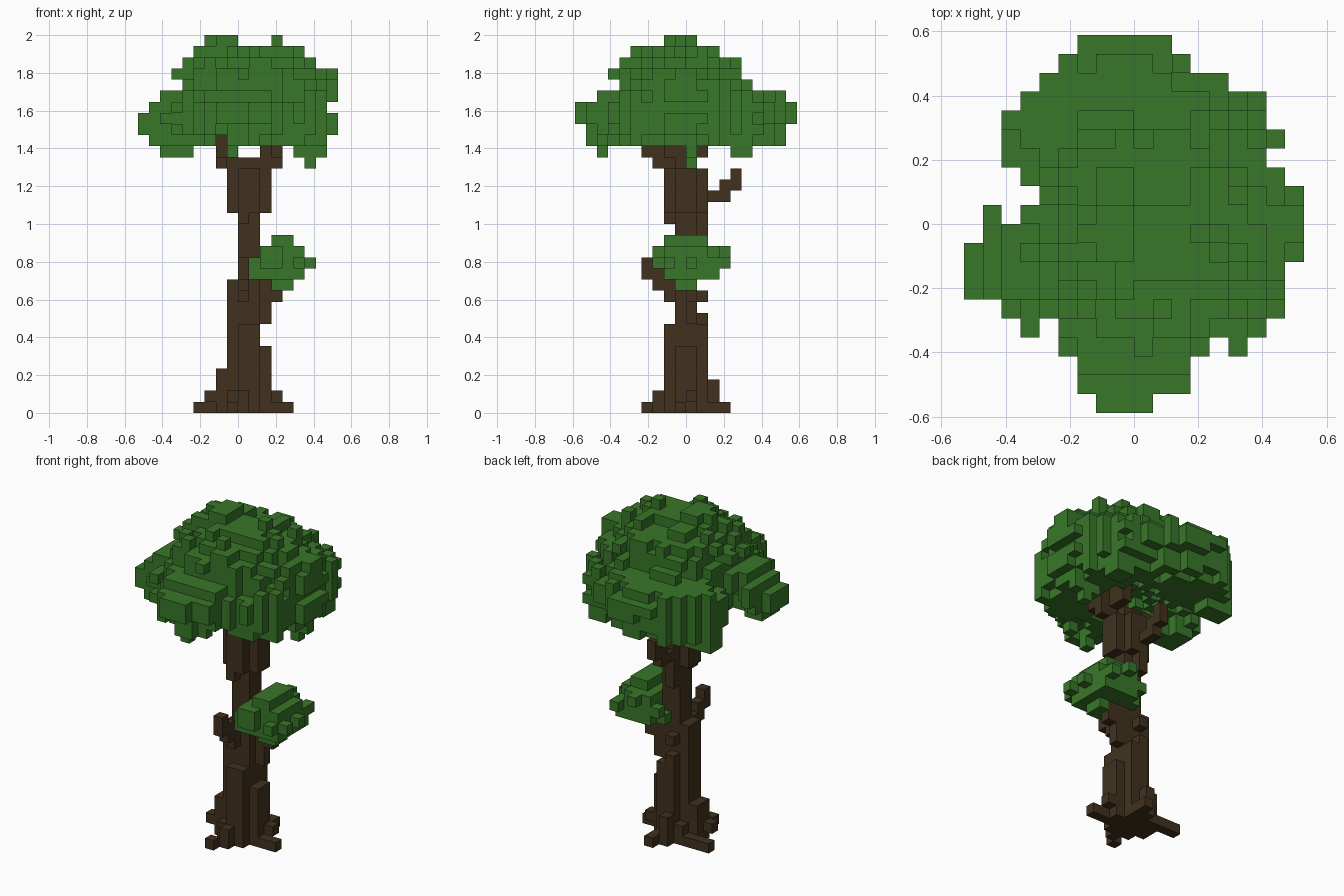
import bpy
import random
from itertools import product

random.seed(11)
CUBE = 2 / 34          # edge length of one block

old = bpy.data.objects.get("Cube")
if old:
    bpy.data.objects.remove(old, do_unlink=True)


def make_material(name, color):
    mat = bpy.data.materials.new(name)
    mat.use_nodes = True
    mat.diffuse_color = color
    mat.node_tree.nodes["Principled BSDF"].inputs["Base Color"].default_value = color
    return mat


def box_cells(boxes):
    """Blocks filling a list of boxes (x0, x1, y0, y1, z0, z1)."""
    cells = set()
    for x0, x1, y0, y1, z0, z1 in boxes:
        cells.update(product(range(x0, x1), range(y0, y1), range(z0, z1)))
    return cells


def blob_value(cell, blob):
    """Squared distance of a block from a blob centre, 1 on its surface."""
    center, radii = blob
    return sum(((p + 0.5 - c) / r) ** 2 for p, c, r in zip(cell, center, radii))


def inside_range(value, limits):
    return limits[0] <= value < limits[1]


def neighbours(cell):
    for axis, step in product(range(3), (-1, 1)):
        other = list(cell)
        other[axis] += step
        yield tuple(other)


def add_bumps(cells, chance):
    """Single blocks sticking out of a foliage surface, mostly apart from each other."""
    shell = sorted({n for c in cells for n in neighbours(c)} - cells)
    random.shuffle(shell)
    bumps = set()
    for cell in shell:
        crowded = any(n in bumps for n in neighbours(cell))
        if random.random() < (chance / 4 if crowded else chance):
            bumps.add(cell)
    return cells | bumps


def build_blocks(name, cells, mat):
    """Mesh of only the exposed block faces."""
    index, verts, faces = {}, [], []
    ring = ((0, 0), (1, 0), (1, 1), (0, 1))
    for cell in sorted(cells):
        for (axis, side), other in zip(product(range(3), (0, 1)), neighbours(cell)):
            if other in cells:
                continue
            face = []
            for a, b in (ring if side else ring[::-1]):
                corner = list(cell)
                corner[axis] += side
                corner[(axis + 1) % 3] += a
                corner[(axis + 2) % 3] += b
                key = tuple(corner)
                if key not in index:
                    index[key] = len(verts)
                    verts.append([c * CUBE for c in key])
                face.append(index[key])
            faces.append(face)
    mesh = bpy.data.meshes.new(name)
    mesh.from_pydata(verts, [], faces)
    mesh.materials.append(mat)
    obj = bpy.data.objects.new(name, mesh)
    bpy.context.collection.objects.link(obj)


bark = make_material("bark brown", (0.052, 0.031, 0.0125, 1))
leaf = make_material("leaf green", (0.040, 0.183, 0.022, 1))

# Trunk: core, thick lower part and widened top
trunk = box_cells([
    (0, 2, -1, 1, 0, 23), (-1, 2, -1, 1, 0, 12), (0, 2, -2, 2, 0, 8),
    (0, 1, 1, 2, 0, 9), (2, 3, -1, 1, 0, 6),
    (-2, 3, -1, 1, 0, 4), (0, 1, 2, 3, 0, 3), (-1, 2, -2, 2, 0, 2),
    (-1, 3, -1, 1, 18, 22), (0, 2, -2, 2, 18, 22),
    (0, 1, -2, -1, 17, 22), (0, 1, 1, 2, 16, 20),
])

# Root blocks stepping out around the foot of the trunk
roots = box_cells([
    (-3, -2, -1, 0, 1, 2), (-3, -1, 1, 2, 0, 1), (-4, -3, 1, 2, 0, 1),
    (3, 4, 0, 1, 1, 2), (3, 4, -1, 0, 0, 1), (4, 5, -1, 0, 0, 1),
    (0, 1, -3, -2, 0, 2), (-1, 0, -4, -3, 0, 1),
    (0, 1, 2, 3, 0, 2), (1, 2, 3, 4, 0, 1), (1, 2, 2, 3, 0, 1),
]) - trunk

# Branches: side limb, front stub, back twig and forks into the crown
branches = box_cells([
    (2, 3, 0, 1, 8, 11), (2, 4, 0, 1, 10, 13),
    (0, 1, -2, 2, 10, 11), (0, 1, -3, -1, 11, 12), (0, 1, -4, -2, 12, 13),
    (0, 1, -4, -3, 13, 14),
    (0, 1, 2, 4, 19, 20), (0, 1, 3, 5, 20, 21), (0, 1, 4, 5, 21, 22),
    (-2, 4, -1, 0, 22, 23), (-2, -1, -3, 0, 22, 24), (-2, -1, -4, -2, 23, 27),
    (2, 4, -1, 0, 22, 25), (3, 4, -2, 0, 23, 28), (2, 3, 0, 2, 23, 28),
]) - trunk

# Crown lobes and the hollows beneath and between them: (centre, radii)
crown_blobs = [
    ((1, -0.3, 28.4), (6.8, 6.2, 5.1)),
    ((4.5, 0, 28), (4.7, 4.6, 3.8)),
    ((-4, -2, 26.4), (5.1, 3.3, 2.7)),
    ((-2.5, 4.8, 26.5), (5, 4.8, 2.8)),
    ((0, 4.8, 26.9), (4.3, 5.2, 2.6)),
    ((4, 3, 26.4), (4.4, 4.4, 2.9)),
    ((0, -5, 27), (4.4, 5, 2.7)),
    ((4, -3, 26.4), (4.6, 4.2, 2.8)),
]
hollows = [((0.5, 0, 23.8), (4.6, 4.1, 2.7)), ((-6, 1.6, 25), (3.6, 1.6, 2.8)),
           ((-4.8, 0.6, 24), (2.7, 2.6, 3))]

# Width and depth limits of each crown layer, from the lowest up
layer_x = [(-8, 8), (-9, 9), (-9, 9), (-8, 8), (-7, 9),
           (-5, 9), (-6, 9), (-5, 7), (-4, 6), (-3, 4)]
layer_y = [(-9, 9), (-9, 9), (-10, 10), (-10, 10), (-8, 9),
           (-6, 6), (-7, 6), (-6, 6), (-5, 5), (-2, 1)]
# Plan outline of the crown, from the front to the back
plan_x = [(-2, 1), (-3, 3), (-4, 3), (-4, 6), (-7, 7), (-7, 8), (-9, 8),
          (-9, 8), (-9, 9), (-8, 9), (-8, 9), (-5, 9), (-6, 8), (-7, 7),
          (-7, 8), (-7, 7), (-6, 7), (-5, 5), (-4, 3), (-3, 2)]


def fits_crown(cell):
    x, y, z = cell
    return (24 <= z < 34 and -10 <= y < 10 and inside_range(x, layer_x[z - 24])
            and inside_range(y, layer_y[z - 24]) and inside_range(x, plan_x[y + 10]))


crown = {c for c in product(range(-9, 9), range(-10, 10), range(24, 34))
         if min(blob_value(c, b) for b in crown_blobs) < 0.9
         and min(blob_value(c, h) for h in hollows) > 1}
crown = {c for c in add_bumps(crown, 0.55) if fits_crown(c)}

# Outermost tips and hanging tufts
crown |= box_cells([
    (-2, 1, -10, -8, 26, 28), (-3, 2, 8, 9, 26, 28), (-3, 2, 9, 10, 27, 28),
    (-9, -7, -4, -1, 25, 27), (-8, -6, -3, -2, 24, 26), (8, 9, -1, 1, 28, 31),
    (7, 9, -2, 1, 25, 27), (2, 5, 6, 8, 26, 27),
    (-2, 0, -2, 1, 33, 34), (-3, -2, -1, 0, 32, 34), (3, 4, -1, 0, 32, 34),
    (0, 1, -7, -5, 30, 31),
    (-7, -4, 4, 6, 23, 26), (-1, 0, -9, -6, 24, 26), (-1, 0, -8, -7, 23, 26),
    (5, 8, 0, 1, 23, 26), (5, 7, 4, 6, 23, 26), (6, 7, 0, 1, 22, 26),
])
# Gaps in the top layers and along the rim
crown -= box_cells([(0, 3, -2, 1, 33, 34), (0, 3, 1, 5, 32, 33),
                    (-5, -4, -6, -5, 24, 34), (4, 5, -7, -6, 24, 34)])

# Small leaf cluster on the side limb
bush_blob = ((4, 0.4, 13.5), (2.8, 3.1, 2.4))
bush_x = [(2, 5), (1, 6), (1, 7), (2, 6), (3, 5)]
bush_y = [(-1, 2), (-2, 3), (-3, 4), (-3, 4), (-2, 2)]
bush = {c for c in product(range(1, 7), range(-3, 4), range(11, 16))
        if blob_value(c, bush_blob) < 0.85}
bush = {c for c in add_bumps(bush, 0.6) if 11 <= c[2] < 16
        and inside_range(c[0], bush_x[c[2] - 11])
        and inside_range(c[1], bush_y[c[2] - 11])}
bush |= box_cells([(1, 3, -2, -1, 12, 14), (2, 4, -3, -2, 13, 15),
                   (3, 5, -2, 2, 15, 16), (2, 5, 0, 1, 11, 12)])

wood = trunk | roots | branches
build_blocks("trunk", trunk, bark)
build_blocks("roots", roots, bark)
build_blocks("branches", branches, bark)
build_blocks("crown_leaves", crown - wood, leaf)
build_blocks("side_leaves", bush - wood, leaf)
